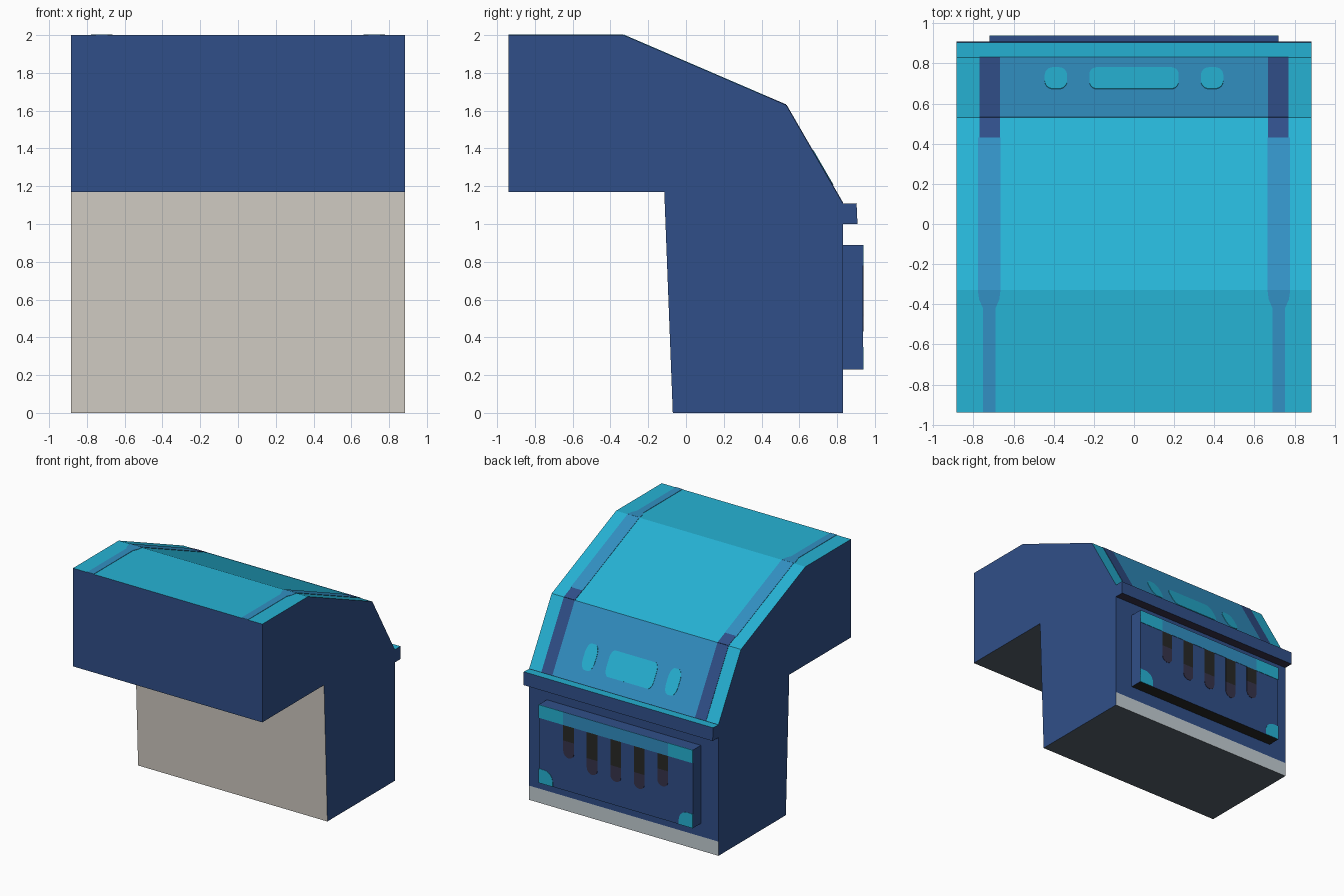
import bpy, bmesh, math
from mathutils import Vector

if "Cube" in bpy.data.objects:
    bpy.data.objects.remove(bpy.data.objects["Cube"])


def material(name, r, g, b):
    lin = [(c / 255 / 12.92) if c < 11 else ((c / 255 + 0.055) / 1.055) ** 2.4 for c in (r, g, b)]
    m = bpy.data.materials.new(name)
    m.diffuse_color = (*lin, 1)
    m.use_nodes = True
    m.node_tree.nodes["Principled BSDF"].inputs["Base Color"].default_value = m.diffuse_color
    return m


BLUE = material("blue", 48, 79, 137)
CYAN = material("cyan", 38, 179, 213)
MID = material("mid_blue", 50, 144, 195)
BEIGE = material("beige", 211, 206, 197)
GREY = material("light_grey", 196, 206, 212)
SLATE = material("slate", 86, 97, 106)
BLACK = material("black", 40, 40, 38)
PLUM = material("dark_plum", 55, 51, 75)


def finish(name, bm, mats):
    bmesh.ops.recalc_face_normals(bm, faces=bm.faces)
    me = bpy.data.meshes.new(name)
    bm.to_mesh(me)
    bm.free()
    for m in mats:
        me.materials.append(m)
    ob = bpy.data.objects.new(name, me)
    bpy.context.collection.objects.link(ob)
    return ob


def prism(name, half, profile):
    """Side profile of (y, z, colour of the face to the next point), blue ends."""
    mats = [BLUE]
    bm = bmesh.new()
    left = [bm.verts.new((-half, y, z)) for y, z, _ in profile]
    right = [bm.verts.new((half, y, z)) for y, z, _ in profile]
    bm.faces.new(left)
    bm.faces.new(right)
    for i, (_, _, mat) in enumerate(profile):
        j = (i + 1) % len(profile)
        if mat not in mats:
            mats.append(mat)
        f = bm.faces.new((left[i], left[j], right[j], right[i]))
        f.material_index = mats.index(mat)
    return finish(name, bm, mats)


def plate(name, seg, outline, mat, h=0.003):
    """Thin plate on a sloped face; outline is (x, y), or (x, z) on upright faces."""
    (y0, z0), (y1, z1) = seg
    d = Vector((0, y1 - y0, z1 - z0))
    n = Vector((0, -d.z, d.y)).normalized()
    bm = bmesh.new()

    def ring(off):
        out = []
        for x, a in outline:
            t = (a - y0) / d.y if abs(d.y) > 1e-6 else (a - z0) / d.z
            out.append(bm.verts.new(Vector((x, y0, z0)) + d * t + n * off))
        return out
    lo, hi = ring(-0.002), ring(h)
    bm.faces.new(lo)
    bm.faces.new(hi)
    for i in range(len(lo)):
        j = (i + 1) % len(lo)
        bm.faces.new((lo[i], lo[j], hi[j], hi[i]))
    return finish(name, bm, [mat])


def rect(x0, x1, a0, a1):
    return [(x0, a0), (x1, a0), (x1, a1), (x0, a1)]


def arc(cx, cy, r, a0, a1, n=6):
    return [(cx + r * math.cos(math.radians(a0 + (a1 - a0) * i / n)),
             cy + r * math.sin(math.radians(a0 + (a1 - a0) * i / n))) for i in range(n + 1)]


def rounded(x0, x1, a0, a1, r):
    return (arc(x1 - r, a1 - r, r, 0, 90) + arc(x0 + r, a1 - r, r, 90, 180)
            + arc(x0 + r, a0 + r, r, 180, 270) + arc(x1 - r, a0 + r, r, 270, 360))


W = 0.885
# Main cabinet with overhanging hood
prism("cabinet", W, [
    (-0.94, 2.0, CYAN), (-0.33, 2.0, CYAN), (0.53, 1.63, CYAN), (0.83, 1.11, BLUE),
    (0.83, 0.12, GREY), (0.83, 0, SLATE), (-0.07, 0, BEIGE), (-0.115, 1.17, SLATE),
    (-0.94, 1.17, BLUE)])
# Ledge under the control slope, and the raised back panel
prism("ledge", W, [(0.82, 1.107, CYAN), (0.903, 1.11, BLUE), (0.908, 1.0, PLUM), (0.82, 1.0, BLUE)])
prism("back_panel", 0.72, [(0.82, 0.89, BLUE), (0.937, 0.89, BLUE), (0.937, 0.23, BLACK), (0.82, 0.23, BLUE)])

FLAT = ((-0.94, 2.0), (-0.33, 2.0))
SLOPE = ((-0.33, 2.0), (0.53, 1.63))
STEEP = ((0.53, 1.63), (0.83, 1.11))
BACK = ((0.937, 0.89), (0.937, 0.23))

# Mirrored roof stripes and back panel corners
for s, side in ((-1, "left"), (1, "right")):
    def flip(pts):
        return [(s * x, a) for x, a in pts]
    plate("flat_stripe_" + side, FLAT, flip([
        (0.69, -0.94), (0.752, -0.94), (0.752, -0.42), (0.772, -0.375), (0.778, -0.33),
        (0.665, -0.33), (0.671, -0.375), (0.69, -0.42)]), MID)
    plate("slope_stripe_" + side, SLOPE, flip(rect(0.665, 0.776, -0.33, 0.43)), MID)
    plate("dark_stripe_upper_" + side, SLOPE, flip(rect(0.667, 0.77, 0.43, 0.53)), BLUE)
    plate("dark_stripe_lower_" + side, STEEP, flip(rect(0.667, 0.77, 0.53, 0.83)), BLUE)
    plate("band_end_" + side, BACK, flip(rect(0.49, 0.72, 0.78, 0.89)), CYAN)
    plate("corner_" + side, BACK, flip(
        [(0.72, 0.23), (0.72, 0.35)] + arc(0.67, 0.27, 0.08, 90, 180) + [(0.59, 0.23)]), CYAN)
    plate("side_button_" + side, STEEP, flip(rounded(0.333, 0.445, 0.67, 0.776, 0.04)), CYAN, 0.006)

# Control slope with centre button
plate("control_panel", STEEP, rect(-0.667, 0.667, 0.53, 0.83), MID)
plate("centre_button", STEEP, rounded(-0.222, 0.222, 0.67, 0.776, 0.035), CYAN, 0.006)

# Back panel band and hanging slots
plate("band_centre", BACK, rect(-0.49, 0.49, 0.78, 0.89), MID)
for i in range(-2, 3):
    x, r = 0.22 * i, 0.05
    mid, end = (0.65, 0.51) if abs(i) == 2 else (0.56, 0.43)
    plate(f"slot_top_{i + 3}", BACK, rect(x - r, x + r, mid, 0.78), BLACK)
    plate(f"slot_tip_{i + 3}", BACK, [(x + r, mid), (x - r, mid)] + arc(x, end + r, r, 180, 360, 8), PLUM)
